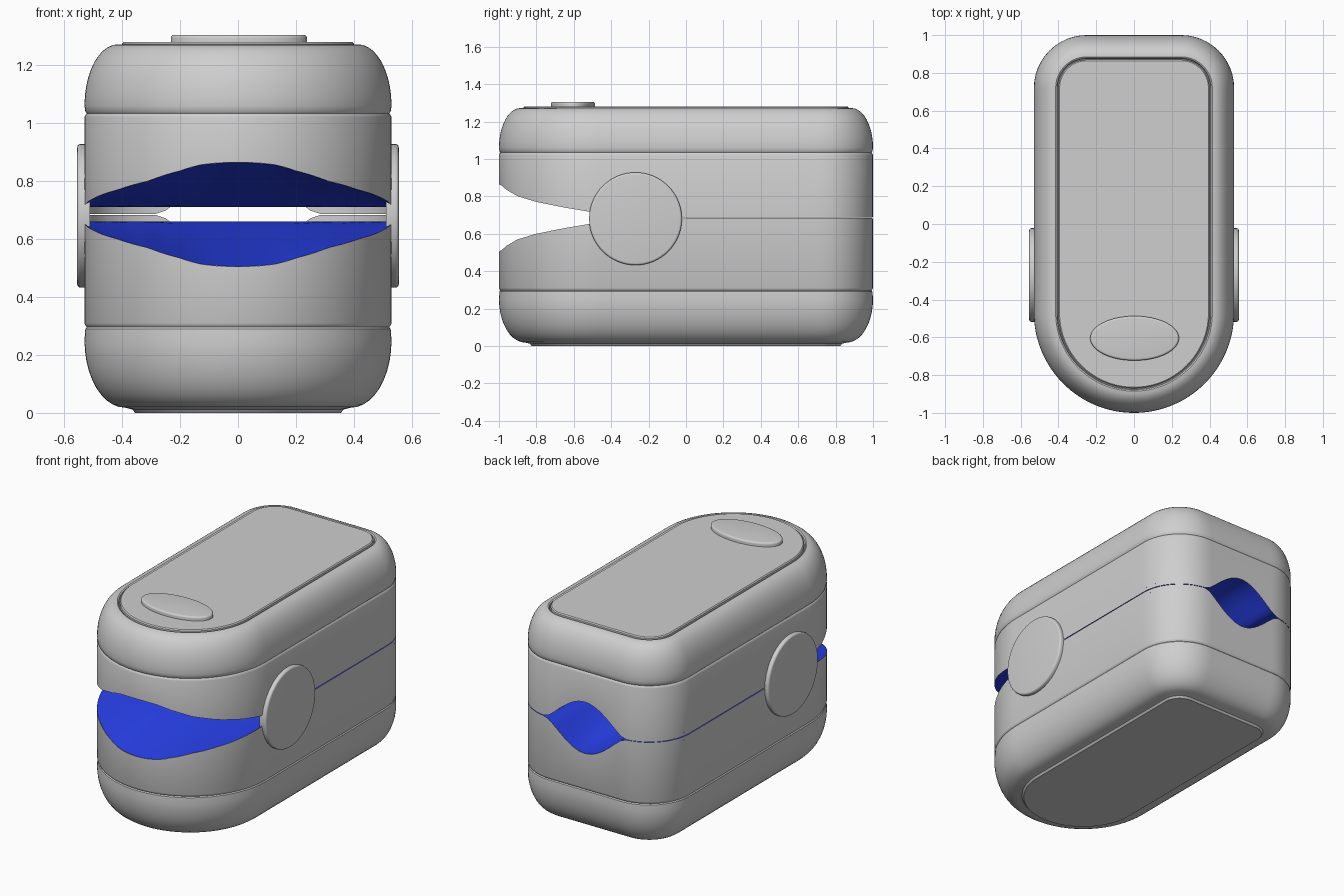
import bpy, bmesh, math

cube = bpy.data.objects.get("Cube")
if cube:
    bpy.data.objects.remove(cube, do_unlink=True)

HALF_W, CORNER, MID, SLIT = 0.53, 0.28, 0.685, 0.025


def material(name, color):
    mat = bpy.data.materials.new(name)
    mat.use_nodes = True
    mat.diffuse_color = (*color, 1)
    bsdf = next(n for n in mat.node_tree.nodes if n.type == "BSDF_PRINCIPLED")
    bsdf.inputs["Base Color"].default_value = (*color, 1)
    bsdf.inputs["Roughness"].default_value = 0.5
    return mat


grey = material("light grey plastic", (0.62, 0.62, 0.62))
blue = material("blue lining", (0.02, 0.05, 0.8))


def finish(bm, name, mat, angle=35):
    mesh = bpy.data.meshes.new(name)
    bm.to_mesh(mesh)
    bm.free()
    obj = bpy.data.objects.new(name, mesh)
    bpy.context.collection.objects.link(obj)
    mesh.materials.append(mat)
    bpy.ops.object.select_all(action="DESELECT")
    obj.select_set(True)
    bpy.context.view_layer.objects.active = obj
    bpy.ops.object.shade_smooth_by_angle(angle=math.radians(angle))
    return obj


def outline(d):
    """Plan of the case, inset by d: round front, straight sides, rounded back."""
    r, c = HALF_W - d, CORNER - d
    flat = HALF_W - CORNER
    half = []
    for i in range(33):
        a = math.pi / 2 * i / 32
        half.append((r * math.sin(a), -0.47 - r * math.cos(a)))
    half += [(r, -0.47 + 1.19 * i / 12) for i in range(1, 12)]
    for i in range(13):
        a = math.pi / 2 * i / 12
        half.append((flat + c * math.cos(a), 1 - CORNER + c * math.sin(a)))
    half += [(flat * (1 - i / 12), 1 - d) for i in range(1, 13)]
    return half + [(-x, y) for x, y in half[-2:0:-1]]


# Half height of the mouth along the side, as (y, height)
MOUTH = [(-1, 0.18), (-0.985, 0.172), (-0.96, 0.15), (-0.9, 0.115), (-0.8, 0.085),
         (-0.65, 0.055), (-0.47, SLIT), (-0.05, 0.002), (1.1, 0.001)]


def lip(x, y):
    if y > 0.99 and abs(x) < 0.27:
        return 0.16 * math.cos(math.pi / 2 * x / 0.27) ** 1.2 + 0.001
    for (y0, h0), (y1, h1) in zip(MOUTH, MOUTH[1:]):
        if y <= y1:
            return h0 + (h1 - h0) * (max(y, y0) - y0) / (y1 - y0)
    return 0.001


def loft(name, rings, cap_top=False, cap_bottom=False):
    """Skin a stack of closed rings, listed from low to high."""
    bm = bmesh.new()
    rows = [[bm.verts.new(p) for p in ring] for ring in rings]
    n = len(rows[0])
    for a, b in zip(rows, rows[1:]):
        for i in range(n):
            j = (i + 1) % n
            bm.faces.new((a[i], a[j], b[j], b[i]))
    if cap_top:
        bm.faces.new(rows[-1])
    if cap_bottom:
        bm.faces.new(rows[0][::-1])
    return finish(bm, name, grey)


def ring(d, z):
    return [(x, y, z) for x, y in outline(d)]


def lip_ring(side):
    return [(x, y, MID + side * lip(x, y)) for x, y in outline(0)]


def shoulder(inset, z0, z1, steps=10):
    """Elliptical edge rounding from the wall to the flat."""
    out = []
    for i in range(steps + 1):
        a = math.pi / 2 * i / steps
        out.append((inset * (1 - math.cos(a)), z0 + (z1 - z0) * math.sin(a)))
    return out


# Upper shell: wall, seam groove, rounded shoulder, trench around the panel
upper = [(0, 1.02), (0.003, 1.028), (0.008, 1.034), (0.003, 1.04)]
upper += shoulder(0.115, 1.06, 1.272) + [(0.122, 1.268), (0.126, 1.25), (0.14, 1.25)]
loft("upper_shell", [lip_ring(1)] + [ring(d, z) for d, z in upper], cap_top=True)

# Lower shell, with a slightly raised foot plate underneath
lower = [(0, 0.31), (0.003, 0.302), (0.008, 0.296), (0.003, 0.29)]
lower += shoulder(0.14, 0.25, 0.018) + [(0.165, 0.012), (0.175, 0.0)]
loft("lower_shell", [ring(d, z) for d, z in lower[::-1]] + [lip_ring(-1)], cap_bottom=True)

# Top panel
loft("top_panel", [ring(0.13, 1.245), ring(0.13, 1.274), ring(0.136, 1.28)], cap_top=True)


# Blue finger lining: tapers in from the mouth and opens again at the back
def front_y(x):
    return -0.47 - math.sqrt(max(0, HALF_W ** 2 - x * x))


def back_y(x):
    return 1 - CORNER + math.sqrt(CORNER ** 2 - max(0, abs(x) - HALF_W + CORNER) ** 2)


def lining_height(x, y):
    hf = max(SLIT, lip(x, front_y(x)))
    hb = max(SLIT, lip(x, back_y(x)))
    tf = (y - front_y(x)) / (-0.2 - front_y(x))
    tb = max(0, (y - 0.2) / (back_y(x) - 0.2))
    if tf < 1:
        return hf + (SLIT - hf) * tf
    return SLIT + (hb - SLIT) * math.sin(math.pi / 2 * tb)


def lining(name, side):
    bm = bmesh.new()
    cols = []
    for i in range(65):
        x = -0.529 * math.cos(math.pi * i / 64)
        y0, y1 = front_y(x) + 0.001, back_y(x) - 0.001
        ys = [y0 + (y1 - y0) * j / 30 for j in range(31)]
        cols.append([bm.verts.new((x, y, MID + side * lining_height(x, y))) for y in ys])
    for a, b in zip(cols, cols[1:]):
        for j in range(30):
            quad = (a[j], b[j], b[j + 1], a[j + 1])
            bm.faces.new(quad if side < 0 else quad[::-1])
    finish(bm, name, blue, 60)


lining("upper_lining", 1)
lining("lower_lining", -1)


# Rounded discs: power button and the two hinge covers
def disc(name, rx, ry, height, edge, place):
    def oval(d, z):
        return [place((rx - d) * math.cos(a), (ry - d) * math.sin(a), z)
                for a in (math.tau * i / 64 for i in range(64))]
    profile = [(0, -0.02), (0, height - edge)] + shoulder(edge, height - edge, height, 5)[1:]
    return loft(name, [oval(d, z) for d, z in profile], cap_top=True)


disc("power_button", 0.235, 0.118, 0.025, 0.012, lambda u, v, w: (0.003 + u, -0.605 + v, 1.28 + w))
disc("left_hinge_cover", 0.248, 0.248, 0.025, 0.012,
     lambda u, v, w: (HALF_W + w, -0.27 + u, 0.68 + v))
disc("right_hinge_cover", 0.248, 0.248, 0.025, 0.012,
     lambda u, v, w: (-HALF_W - w, -0.27 - u, 0.68 + v))
